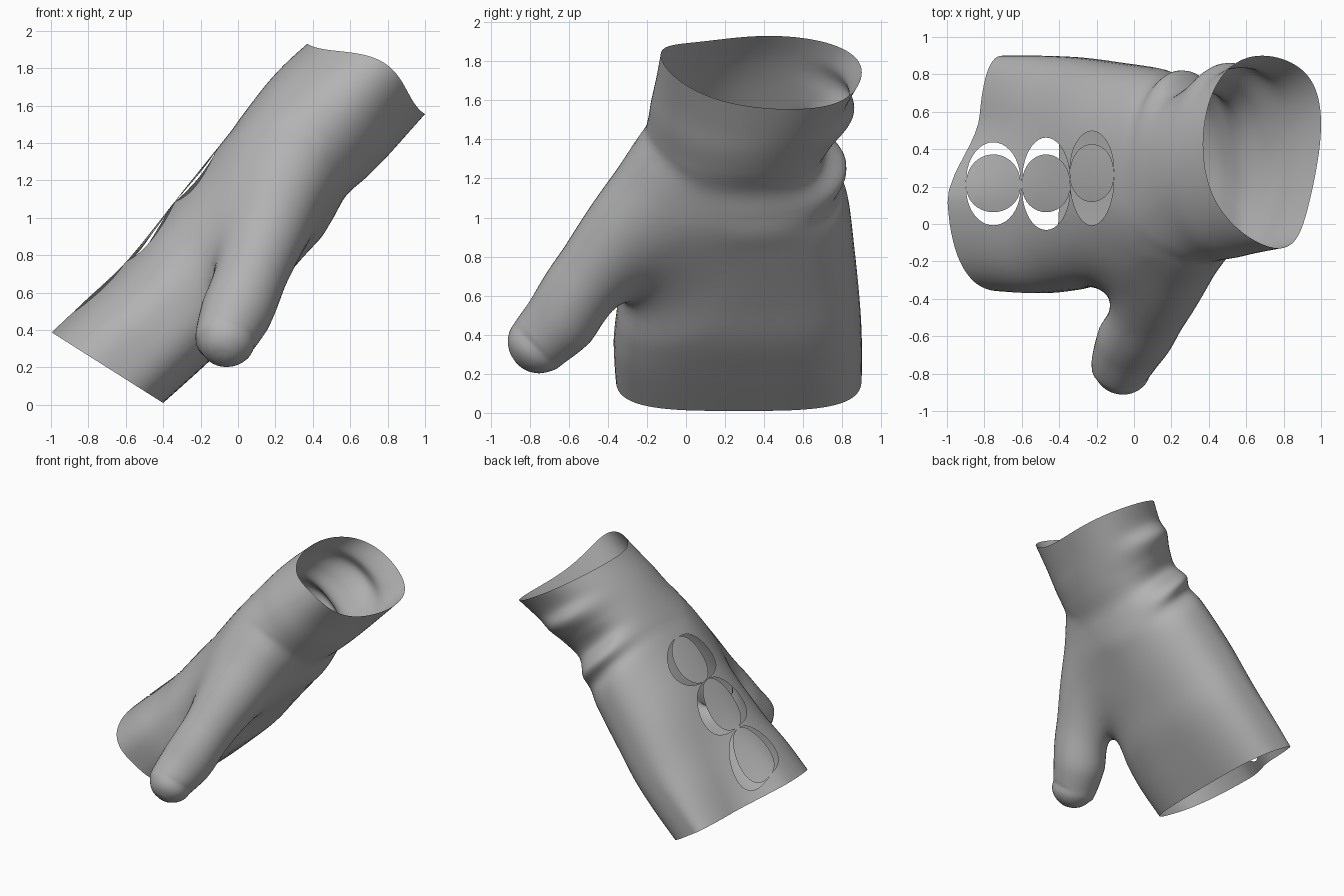
import bpy, bmesh, math
from mathutils import Vector

cube = bpy.data.objects.get("Cube")
if cube:
    bpy.data.objects.remove(cube)


def flat_material(name, value):
    mat = bpy.data.materials.new(name)
    mat.use_nodes = True
    colour = (value, value, value, 1)
    mat.diffuse_color = colour
    mat.node_tree.nodes["Principled BSDF"].inputs["Base Color"].default_value = colour
    return mat


KNIT = flat_material("grey_fabric", 0.45)
OPENING = bpy.data.materials.new("opening")  # temporary tag for faces to remove
SIDES = 72


def spline(rows, steps):
    """Smoothly interpolate rows of numbers."""
    out = []
    for i in range(len(rows) - 1):
        a, b, c, d = (rows[max(0, min(len(rows) - 1, i + k))] for k in (-1, 0, 1, 2))
        for s in range(steps):
            t = s / steps
            out.append([q + t / 2 * (r - p + t * (2*p - 5*q + 4*r - w + t * (3*(q - r) + w - p)))
                        for p, q, r, w in zip(a, b, c, d)])
    return out + [list(rows[-1])]


def loft(name, rings, side_index=0, cap_index=1):
    """Closed solid skinned over a list of rings."""
    bm = bmesh.new()
    loops = [[bm.verts.new(p) for p in ring] for ring in rings]
    n = len(loops[0])
    for a, b in zip(loops, loops[1:]):
        for i in range(n):
            j = (i + 1) % n
            bm.faces.new((a[i], a[j], b[j], b[i])).material_index = side_index
    for cap in (loops[0], loops[-1]):
        bm.faces.new(cap).material_index = cap_index
    bmesh.ops.recalc_face_normals(bm, faces=bm.faces)
    mesh = bpy.data.meshes.new(name)
    bm.to_mesh(mesh)
    bm.free()
    mesh.materials.append(KNIT)
    mesh.materials.append(OPENING)
    ob = bpy.data.objects.new(name, mesh)
    bpy.context.collection.objects.link(ob)
    return ob


def power(v, e):
    return math.copysign(abs(v) ** e, v)


def smoothstep(lo, hi, v):
    t = max(0, min(1, (v - lo) / (hi - lo)))
    return t * t * (3 - 2 * t)


# Hand and cuff: back edge x z, palm edge x z, y min, y max, roundness,
# flattening of the outer back, crease depth, forward lift of the rim
stations = [
    (-1.00, .39, -.40, .01, -.36, .90, .60, .55, 0, 0),
    (-.82, .56, -.20, .19, -.37, .90, .65, .35, 0, 0),
    (-.60, .77, -.02, .36, -.35, .89, .72, .14, 0, 0),
    (-.36, 1.06, .14, .55, -.34, .865, .75, 0, 0, 0),
    (-.12, 1.36, .35, .79, -.35, .83, .80, 0, 0, 0),
    (-.04, 1.46, .45, .90, -.33, .81, .85, 0, -.03, 0),
    (.01, 1.53, .51, 1.00, -.29, .81, .90, 0, .01, 0),
    (.07, 1.61, .58, 1.12, -.24, .82, .95, 0, -.11, 0),
    (.14, 1.70, .69, 1.22, -.20, .83, 1, 0, -.06, .01),
    (.21, 1.78, .79, 1.32, -.18, .85, 1, 0, .01, .03),
    (.28, 1.85, .88, 1.42, -.155, .87, 1, 0, -.035, .06),
    (.37, 1.93, 1.00, 1.555, -.13, .90, 1, 0, 0, .09),
]
rings = []
for ux, uz, lx, lz, y0, y1, e, flat, crease, lift in spline(stations, 6):
    yc = (y0 + y1) / 2
    ring = []
    for k in range(SIDES):
        ang = math.tau * k / SIDES
        c, s = math.cos(ang), math.sin(ang)
        h, w = power(s, e if s < 0 else (1 + e) / 2), power(c, e if s < 0 else (1 + e) / 2)
        if h > 0:
            h *= 1 - flat * smoothstep(-.25, .5, w)
        y = yc + (y1 - yc) * w + crease * max(0, w) ** 3
        y += lift * h * h * (1.05 - .6 * h)
        up = lift * max(0, -w) ** 4
        ring.append(((ux + lx) / 2 + (ux - lx) / 2 * h + up, y,
                     (uz + lz) / 2 + (uz - lz) / 2 * h + up))
    rings.append(ring)
glove = loft("fingerless_glove", rings)

# Thumb: centre x y z and radius, from the rounded tip to the root inside the hand
path = [
    (-.08, -.86, .25, .02), (-.078, -.85, .26, .07), (-.074, -.826, .285, .118),
    (-.067, -.788, .325, .152), (-.06, -.735, .378, .167), (0, -.61, .515, .195),
    (.09, -.475, .735, .225), (.175, -.30, .97, .265), (.265, -.075, 1.215, .27),
    (.36, .15, 1.38, .20),
]
nodes = spline(path, 5)
rings = []
for i, (x, y, z, r) in enumerate(nodes):
    before, after = nodes[max(0, i - 1)], nodes[min(len(nodes) - 1, i + 1)]
    along = (Vector(after[:3]) - Vector(before[:3])).normalized()
    side = (Vector((1, 0, 0)) - along * along.x).normalized()
    up = along.cross(side)
    rings.append([Vector((x, y, z)) + r * (math.cos(math.tau * k / 40) * side
                  + math.sin(math.tau * k / 40) * up) for k in range(40)])
thumb = loft("thumb", rings, cap_index=0)


def combine(target, tool, operation):
    mod = target.modifiers.new(operation.title(), "BOOLEAN")
    mod.operation, mod.object, mod.solver = operation, tool, "EXACT"
    bpy.context.view_layer.objects.active = target
    bpy.ops.object.modifier_apply(modifier=mod.name)
    bpy.data.objects.remove(tool)


combine(glove, thumb, "UNION")

# Blend the thumb into the hand, fading out away from the joint
bm = bmesh.new()
bm.from_mesh(glove.data)
bmesh.ops.remove_doubles(bm, verts=bm.verts, dist=0.008)
joint = Vector((.14, -.25, .92))
reach = {v: (v.co - joint).length for v in bm.verts}
for i in range(60):
    blend = [v for v in bm.verts if reach[v] < .62 - .003 * i]
    bmesh.ops.smooth_vert(bm, verts=blend, factor=.5, use_axis_x=True,
                          use_axis_y=True, use_axis_z=True)
bm.to_mesh(glove.data)
bm.free()


def crescent(cx, cy, rx, outer, inner, sign):
    """Curved prism that cuts one crescent in the back of the hand."""
    arc = [math.pi * k / 20 for k in range(21)]
    outline = [(cx - rx * math.cos(a), cy + sign * (outer * math.sin(a) + .01)) for a in arc]
    outline += [(cx - rx * math.cos(a), cy + sign * inner * math.sin(a)) for a in reversed(arc)]
    return loft("crescent_cutter", [[(x, y, 1.47 + 1.17 * x + dz) for x, y in outline]
                                    for dz in (-.33, .3)], side_index=1)


# Three pairs of crescents along the back of the hand
for cx, cy, rx, up, down in ((-.752, .21, .145, .205, .195), (-.47, .21, .128, .23, .22),
                             (-.225, .265, .117, .21, .25)):
    combine(glove, crescent(cx, cy + .012, rx, up, .15, 1), "DIFFERENCE")
    combine(glove, crescent(cx, cy - .012, rx, down, .135, -1), "DIFFERENCE")

# Open the cuff, the finger end and the crescents
bm = bmesh.new()
bm.from_mesh(glove.data)
bmesh.ops.delete(bm, geom=[f for f in bm.faces if f.material_index == 1], context="FACES")
bm.to_mesh(glove.data)
bm.free()
glove.data.materials.pop(index=1)
bpy.data.materials.remove(OPENING)

bpy.ops.object.select_all(action="DESELECT")
glove.select_set(True)
bpy.context.view_layer.objects.active = glove
bpy.ops.object.shade_smooth_by_angle(angle=math.radians(60))
